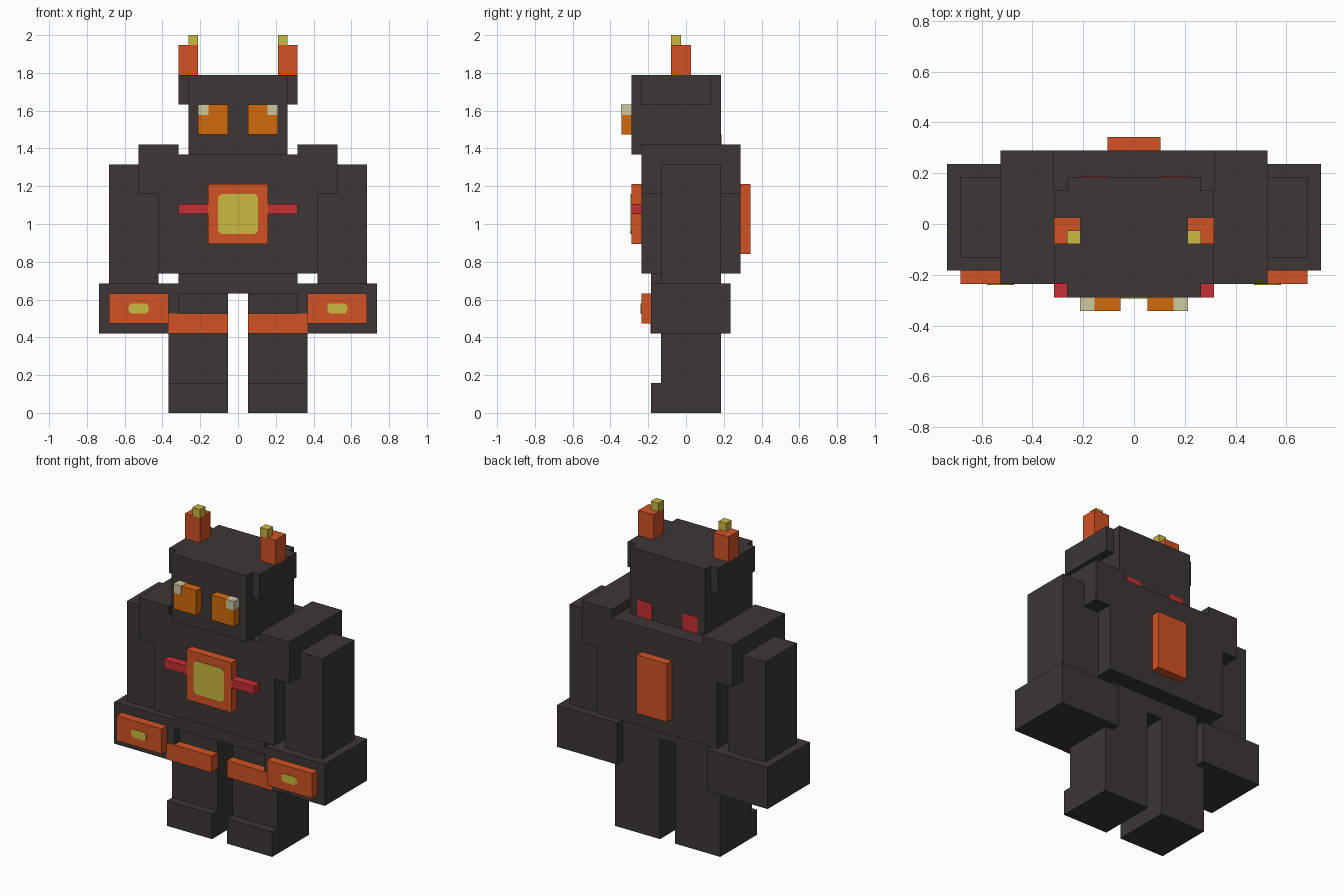
import bpy
import bmesh

cube = bpy.data.objects.get("Cube")
if cube:
    bpy.data.objects.remove(cube, do_unlink=True)

U = 1 / 19       # one block in model units
LIFT = 0.06      # small overlap, in blocks, that keeps flush parts distinct


def material(name, rgb):
    m = bpy.data.materials.new(name)
    m.use_nodes = True
    m.diffuse_color = (*rgb, 1)
    m.node_tree.nodes["Principled BSDF"].inputs["Base Color"].default_value = (*rgb, 1)
    return m


charcoal = material("charcoal", (0.047, 0.037, 0.037))
orange = material("burnt orange", (0.64, 0.086, 0.018))
amber = material("amber", (0.64, 0.145, 0.004))
yellow = material("mustard yellow", (0.6, 0.48, 0.055))
cream = material("cream", (0.61, 0.58, 0.37))
red = material("red", (0.57, 0.029, 0.035))


def box(name, x, y, z, mat, grow=0.0, corner=0.0):
    """Block spanning the given ranges; corner chamfers the edges along y."""
    bm = bmesh.new()
    bmesh.ops.create_cube(bm, size=1)
    for v in bm.verts:
        for i, (lo, hi) in enumerate((x, y, z)):
            v.co[i] = (lo - grow if v.co[i] < 0 else hi + grow) * U
    if corner:
        edges = [e for e in bm.edges if abs(e.verts[0].co.y - e.verts[1].co.y) > 1e-6]
        bmesh.ops.bevel(bm, geom=edges, offset=corner * U, segments=1,
                        affect='EDGES', profile=0.5)
    bmesh.ops.recalc_face_normals(bm, faces=bm.faces)
    mesh = bpy.data.meshes.new(name)
    bm.to_mesh(mesh)
    bm.free()
    mesh.materials.append(mat)
    obj = bpy.data.objects.new(name, mesh)
    bpy.context.collection.objects.link(obj)
    return obj


def pair(name, x, y, z, mat, **kw):
    """Matching blocks on the left (+x) and right (-x)."""
    box("left_" + name, x, y, z, mat, **kw)
    box("right_" + name, (-x[1], -x[0]), y, z, mat, **kw)


# Body core
box("hips", (-6, 6), (-3.5, 3.5), (12, 14), charcoal)
box("torso", (-8, 8), (-4.5, 5.5), (14, 26), charcoal)
box("head", (-5, 5), (-5.5, 3.5), (26, 34), charcoal)
pair("head_side", (5, 6), (-4.5, 2.5), (31, 34), charcoal)
pair("shoulder", (6, 10), (-4.5, 5.5), (22, 27), charcoal)

# Arms and hands
pair("arm", (8, 13), (-2.5, 3.5), (13, 25), charcoal)
pair("hand", (6, 14), (-3.5, 4.5), (8, 13), charcoal)
pair("hand_plate", (7, 13), (-4.5, -3.5), (9, 12), orange)
pair("hand_light", (9, 11), (-4.5 - LIFT, -4.4), (10, 11), yellow, corner=0.25)

# Legs and feet
pair("leg", (1, 7), (-2.5, 3.5), (0, 12), charcoal)
pair("toe", (1, 7), (-3.5, -2.5), (0, 3), charcoal)
pair("knee_plate", (1, 7), (-3.5 - LIFT, -2.5), (8, 10), orange)

# Chest and back panels
box("chest_plate", (-3, 3), (-5.5, -4.5), (17, 23), orange)
box("chest_light", (-2, 2), (-5.5 - LIFT, -5.4), (18, 22), yellow, corner=0.3)
pair("chest_bar", (3, 6), (-5.5, -4.5), (20, 21), red)
box("back_plate", (-2, 2), (5.5, 6.5), (16, 23), orange)

# Face
pair("eye", (1, 4), (-6.5, -5.5), (28, 31), amber)
pair("eye_glint", (3, 4), (-6.5, -5.5), (30, 31), cream, grow=LIFT / 2)
pair("neck_mark", (2, 4), (3.4, 3.5 + LIFT), (26, 28), red)

# Antennae
pair("antenna", (4, 6), (-1.5, 0.5), (34, 37), orange)
pair("antenna_tip", (4, 5), (-1.5, -0.5), (37, 38), yellow)
